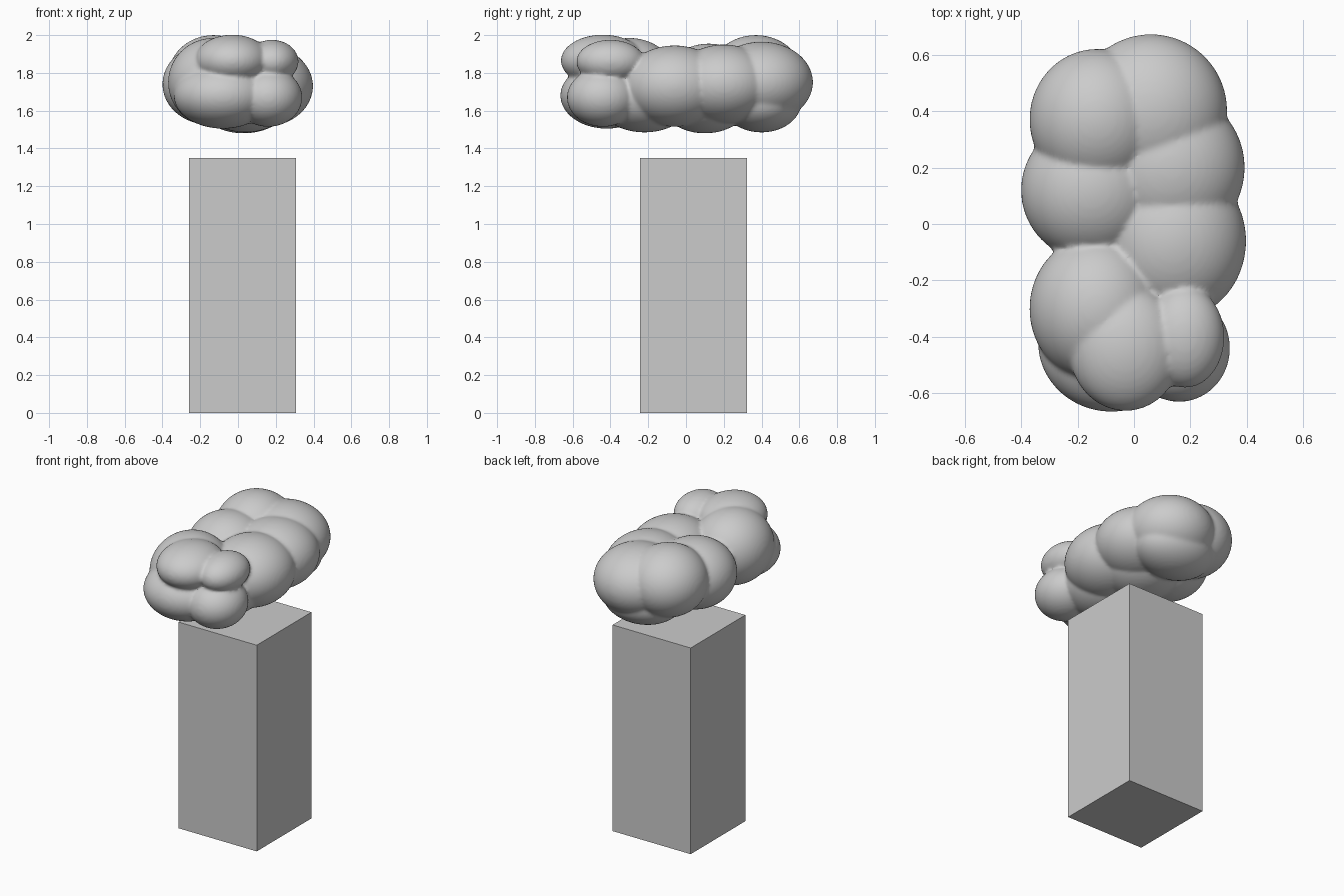
import bpy, bmesh
from mathutils import Matrix, Vector

# Pedestal block
bpy.ops.mesh.primitive_cube_add(size=1, location=(0.023, 0.04, 0.675))
block = bpy.context.object
block.name = "pedestal"
block.scale = (0.566, 0.566, 1.35)

# Cloud lobes: centre, radii
lobes = [
    ((-0.03, -0.44, 1.865), (0.20, 0.222, 0.137)),  # front upper
    ((0.18, -0.40, 1.86), (0.14, 0.18, 0.115)),     # front upper right
    ((0.16, -0.44, 1.67), (0.18, 0.19, 0.155)),     # front lower right
    ((-0.08, -0.42, 1.68), (0.26, 0.245, 0.175)),   # front lower
    ((-0.13, -0.30, 1.75), (0.24, 0.26, 0.235)),    # front left
    ((0.14, -0.06, 1.73), (0.257, 0.28, 0.215)),    # middle right
    ((0.13, 0.20, 1.74), (0.262, 0.27, 0.21)),      # middle right rear
    ((-0.15, 0.12, 1.74), (0.25, 0.25, 0.215)),     # middle left
    ((-0.13, 0.37, 1.78), (0.24, 0.25, 0.22)),      # rear upper left
    ((0.06, 0.40, 1.75), (0.27, 0.272, 0.215)),     # rear right
    ((0.03, 0.40, 1.645), (0.26, 0.21, 0.16)),      # rear lower
    ((0.04, -0.22, 1.67), (0.25, 0.26, 0.185)),     # underside front
    ((0.03, 0.10, 1.67), (0.26, 0.25, 0.19)),       # underside middle
]
bm = bmesh.new()
for centre, radii in lobes:
    m = Matrix.Translation(centre) @ Matrix.Diagonal(Vector((*radii, 1)))
    bmesh.ops.create_icosphere(bm, subdivisions=5, radius=1, matrix=m)
mesh = bpy.data.meshes.new("cloud")
bm.to_mesh(mesh)
bm.free()
cloud = bpy.data.objects.new("cloud", mesh)
bpy.context.collection.objects.link(cloud)

# Fuse lobes into one soft skin
fuse = cloud.modifiers.new("fuse", 'REMESH')
fuse.mode = 'VOXEL'
fuse.voxel_size = 0.011
fuse.use_smooth_shade = True
soften = cloud.modifiers.new("soften", 'SMOOTH')
soften.factor = 0.5
soften.iterations = 6
